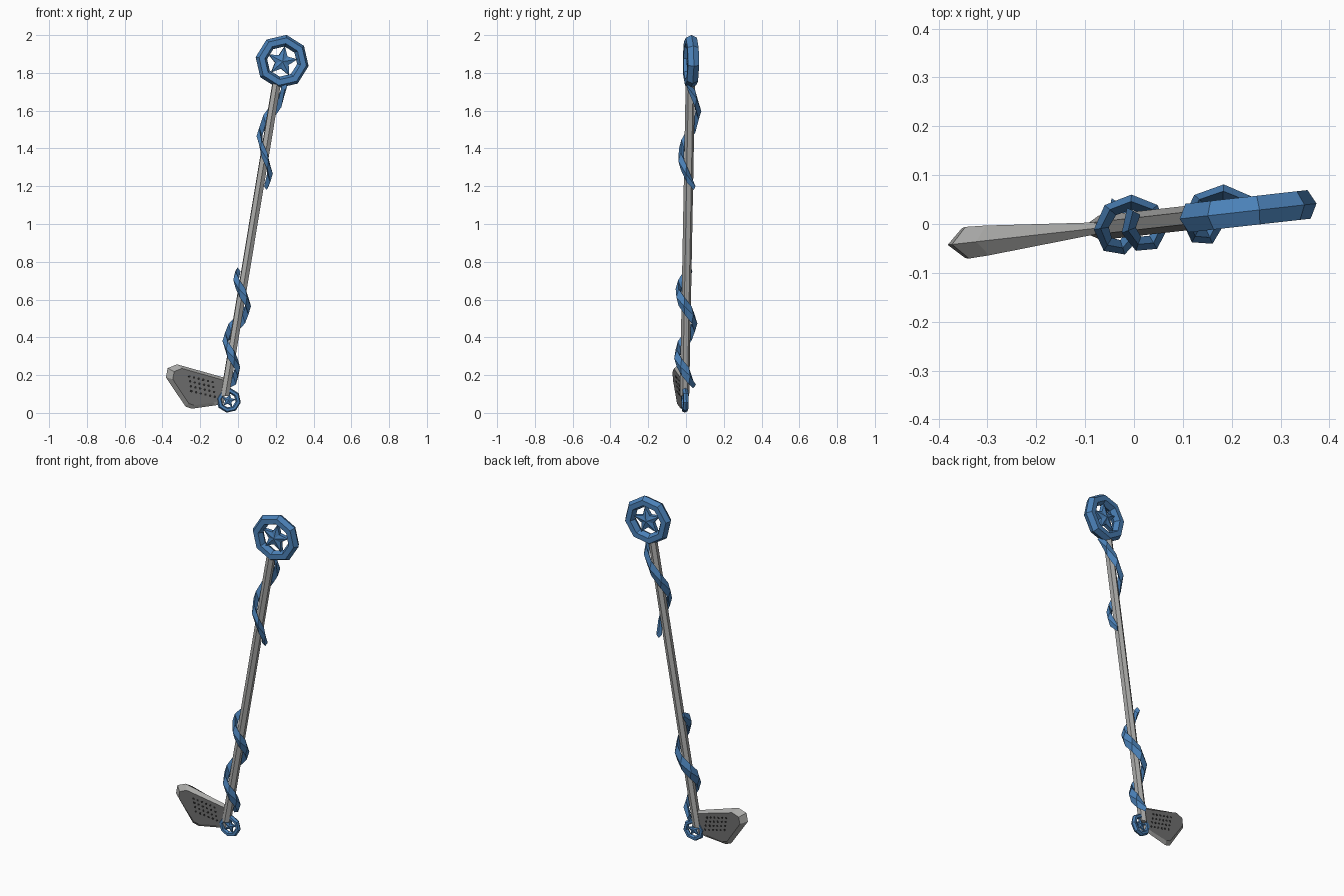
import bpy, bmesh
from math import sin, cos, pi, radians
from mathutils import Vector, Matrix

if "Cube" in bpy.data.objects:
    bpy.data.objects.remove(bpy.data.objects["Cube"])

YAW = Matrix.Rotation(radians(6.4), 4, 'Z')   # whole piece is turned a little
TILT = radians(9.5)                           # lean of the shaft


def material(name, rgb):
    m = bpy.data.materials.new(name)
    m.diffuse_color = (*rgb, 1)
    m.use_nodes = True
    m.node_tree.nodes["Principled BSDF"].inputs["Base Color"].default_value = m.diffuse_color
    return m


BLUE = material("steel_blue", (0.07, 0.22, 0.48))
GREY = material("light_grey", (0.40, 0.40, 0.39))
DARK = material("dark_grey", (0.17, 0.17, 0.17))
BLACK = material("near_black", (0.02, 0.02, 0.02))


def finish(name, bm, *mats):
    bmesh.ops.recalc_face_normals(bm, faces=bm.faces)
    bm.transform(YAW)
    me = bpy.data.meshes.new(name)
    bm.to_mesh(me)
    bm.free()
    for m in mats:
        me.materials.append(m)
    ob = bpy.data.objects.new(name, me)
    bpy.context.collection.objects.link(ob)
    return ob


def loft(name, rings, mat, closed=False):
    """Skin a list of point loops; closed joins last to first."""
    bm = bmesh.new()
    loops = [[bm.verts.new(p) for p in r] for r in rings]
    n = len(loops[0])
    pairs = list(zip(loops, loops[1:]))
    if closed:
        pairs.append((loops[-1], loops[0]))
    for a, b in pairs:
        for i in range(n):
            j = (i + 1) % n
            bm.faces.new((a[i], a[j], b[j], b[i]))
    if not closed:
        bm.faces.new(loops[0])
        bm.faces.new(loops[-1])
    return finish(name, bm, mat)


def shaft_x(z):
    return 0.205 + (z - 1.74) * 0.167


# Shaft: slim hexagonal rod
def rod_ring(z):
    return [(shaft_x(z) + 0.025 * cos(a), 0.025 * sin(a), z)
            for a in (pi / 2 + k * pi / 3 for k in range(6))]


loft("shaft", [rod_ring(0.09), rod_ring(1.76)], GREY)


# Ring with a star inside, used large on top and small at the foot
def medallion(name, cx, cz, s):
    rings = []
    for k in range(8):
        a = pi / 2 - TILT + k * pi / 4
        ring = []
        for i in range(6):
            b = i * pi / 3
            r = s * (0.112 + 0.031 * cos(b))
            ring.append((cx + r * cos(a), s * 0.034 * sin(b), cz + r * sin(a)))
        rings.append(ring)
    loft(name + "_ring", rings, BLUE, closed=True)

    bm = bmesh.new()
    tips = {}
    for side in (-1, 1):
        tips[side] = []
        for k in range(10):
            a = pi / 2 - TILT + k * pi / 5
            r = s * (0.082 if k % 2 == 0 else 0.038)
            tips[side].append(bm.verts.new((cx + r * cos(a), side * s * 0.012, cz + r * sin(a))))
        peak = bm.verts.new((cx, side * s * 0.024, cz))
        for k in range(10):
            bm.faces.new((tips[side][k], tips[side][(k + 1) % 10], peak))
    for k in range(10):
        j = (k + 1) % 10
        bm.faces.new((tips[-1][k], tips[-1][j], tips[1][j], tips[1][k]))
    finish(name + "_star", bm, BLUE)


medallion("top", 0.235, 1.86, 1.0)
medallion("foot", -0.05, 0.066, 0.46)


# Ribbons spiralling round the shaft
def ribbon(name, z0, z1, z_right, pitch):
    turns = (z0 - z1) / pitch
    n = round(turns * 7)
    rings = []
    for k in range(n + 1):
        z = z0 + (z1 - z0) * k / n
        a = (z_right - z) / pitch * 2 * pi
        w = 0.045 if 0 < k < n else 0.02
        rings.append([(shaft_x(z) + r * cos(a), r * sin(a), z + dz)
                      for r, dz in ((0.061, 0), (0.047, w), (0.030, 0), (0.047, -w))])
    loft(name, rings, BLUE)


ribbon("upper_ribbon", 1.73, 1.20, 1.70, 0.46)
ribbon("lower_ribbon", 0.75, 0.15, 0.55, 0.335)


# Blade: wedge with a sharp rim, thickest at its outer top corner
def half_thickness(x, z):
    return -0.0027 - 0.0682 * x + 0.0543 * z


outline = [(-0.375, 0.237), (-0.325, 0.257), (-0.06, 0.183), (-0.075, 0.05),
           (-0.12, 0.040), (-0.246, 0.022), (-0.280, 0.034), (-0.384, 0.188)]
mid = Vector((-0.19, 0.13))
bm = bmesh.new()
rim = [bm.verts.new((x, 0, z)) for x, z in outline]
for side in (-1, 1):
    inner = []
    for x, z in outline:
        p = mid + (Vector((x, z)) - mid) * 0.83
        inner.append(bm.verts.new((p.x, side * half_thickness(p.x, p.y), p.y)))
    for i in range(len(rim)):
        j = (i + 1) % len(rim)
        bm.faces.new((rim[i], rim[j], inner[j], inner[i]))
    bm.faces.new(inner).material_index = 1
finish("blade", bm, GREY, DARK)

# Rows of small dark pits on both blade faces
bm = bmesh.new()
for side in (-1, 1):
    for row in range(4):
        for col in range(6):
            x = -0.125 - col * 0.025 - row * 0.004
            z = 0.085 + row * 0.026 + col * 0.006
            pts = []
            for k in range(6):
                px, pz = x + 0.007 * cos(k * pi / 3), z + 0.007 * sin(k * pi / 3)
                pts.append((px, pz))
            lo = [bm.verts.new((u, side * (half_thickness(u, v) - 0.002), v)) for u, v in pts]
            hi = [bm.verts.new((u, side * (half_thickness(u, v) + 0.001), v)) for u, v in pts]
            bm.faces.new(lo)
            bm.faces.new(hi)
            for i in range(6):
                j = (i + 1) % 6
                bm.faces.new((lo[i], lo[j], hi[j], hi[i]))
finish("blade_pits", bm, BLACK)
